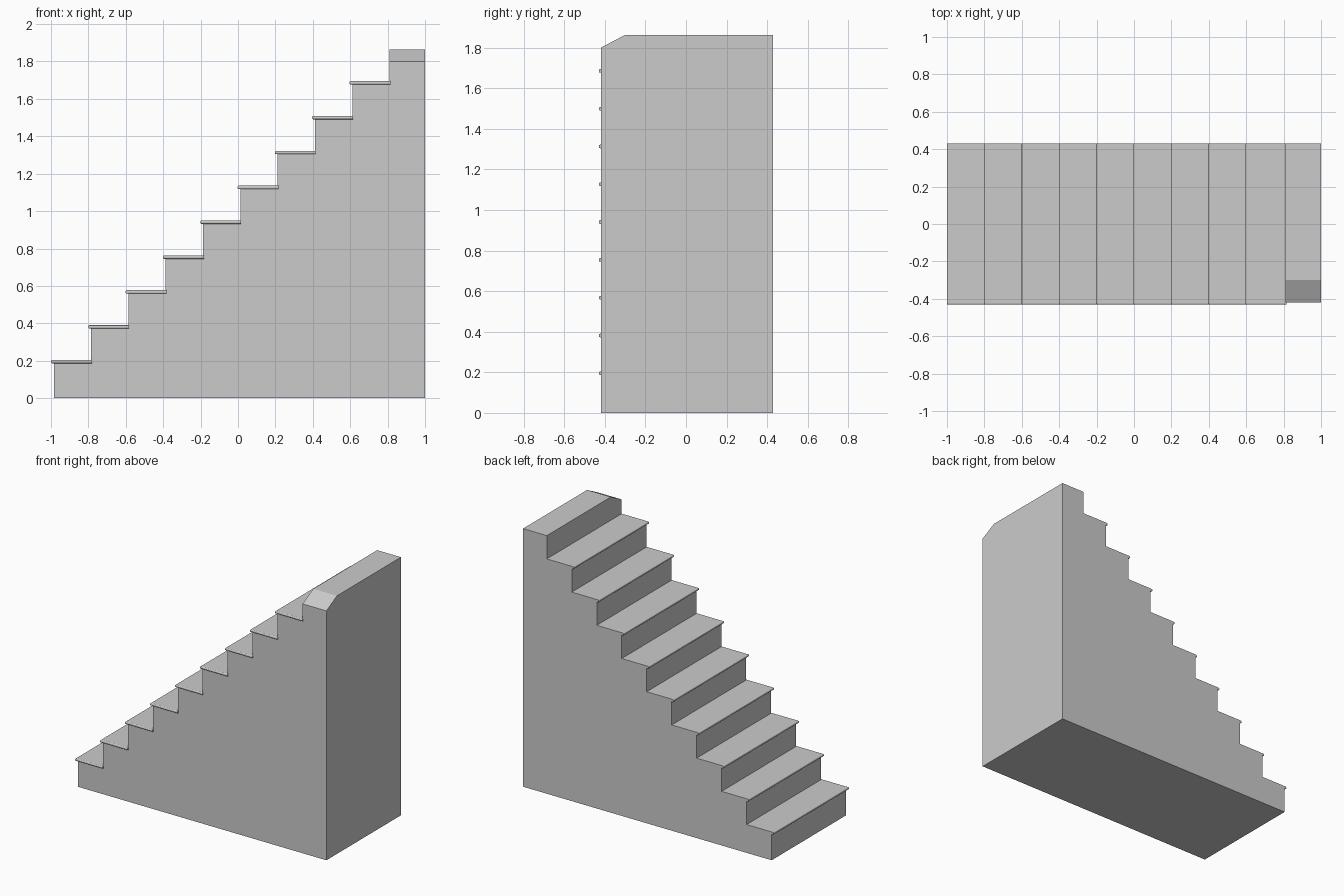
import bpy, bmesh
from mathutils import Vector

if "Cube" in bpy.data.objects:
    bpy.data.objects.remove(bpy.data.objects["Cube"])

STEPS = 10
RISE = 0.1863
RUN = 0.1995
X0 = -0.985            # first riser
XR = 1.0               # rear end of the flight
Y_FRONT, Y_BACK = -0.42, 0.43


def finish(bm, name):
    bmesh.ops.recalc_face_normals(bm, faces=bm.faces)
    mesh = bpy.data.meshes.new(name)
    bm.to_mesh(mesh)
    bm.free()
    obj = bpy.data.objects.new(name, mesh)
    bpy.context.collection.objects.link(obj)
    return obj


# Stair body: stepped profile extruded across the width
profile = [(XR, 0), (X0, 0)]
for i in range(STEPS):
    x_next = X0 + (i + 1) * RUN if i < STEPS - 1 else XR
    profile += [(X0 + i * RUN, (i + 1) * RISE), (x_next, (i + 1) * RISE)]
# insert the foot of each following riser
    # (shared with the end of the tread below, so no extra point is needed)

bm = bmesh.new()
face = bm.faces.new([bm.verts.new((x, Y_FRONT, z)) for x, z in profile])
ext = bmesh.ops.extrude_face_region(bm, geom=[face])
moved = [g for g in ext["geom"] if isinstance(g, bmesh.types.BMVert)]
bmesh.ops.translate(bm, verts=moved, vec=(0, Y_BACK - Y_FRONT, 0))

# Sloped front corner of the top step
top = STEPS * RISE
cut = bmesh.ops.bisect_plane(
    bm, geom=bm.verts[:] + bm.edges[:] + bm.faces[:],
    plane_co=(0, Y_FRONT, 1.80),
    plane_no=Vector((0, -(top - 1.80), 0.12)).normalized(),
    clear_outer=True)
bmesh.ops.holes_fill(bm, edges=[e for e in bm.edges if e.is_boundary], sides=0)
finish(bm, "stair_body")


# Treads: thin slabs with rounded nosing at the left and front edges
def tread(i):
    x1, x2 = X0 + i * RUN - 0.015, X0 + (i + 1) * RUN + 0.004
    y1, y2 = -0.43, Y_BACK
    z1, z2 = (i + 1) * RISE, (i + 1) * RISE + 0.018
    bm = bmesh.new()
    bmesh.ops.create_cube(bm, size=1)
    for v in bm.verts:
        v.co = (x1 if v.co.x < 0 else x2,
                y1 if v.co.y < 0 else y2,
                z1 if v.co.z < 0 else z2)

    def on_nosing(e):
        a, b = (v.co for v in e.verts)
        flat = abs(a.z - b.z) < 1e-4
        left = max(a.x, b.x) < x1 + 1e-4
        front = max(a.y, b.y) < y1 + 1e-4
        return flat and (left or front)

    bmesh.ops.bevel(bm, geom=[e for e in bm.edges if on_nosing(e)],
                    offset=0.007, segments=3, profile=0.5, affect='EDGES')
    finish(bm, f"tread_{i + 1}")


for i in range(STEPS - 1):
    tread(i)
